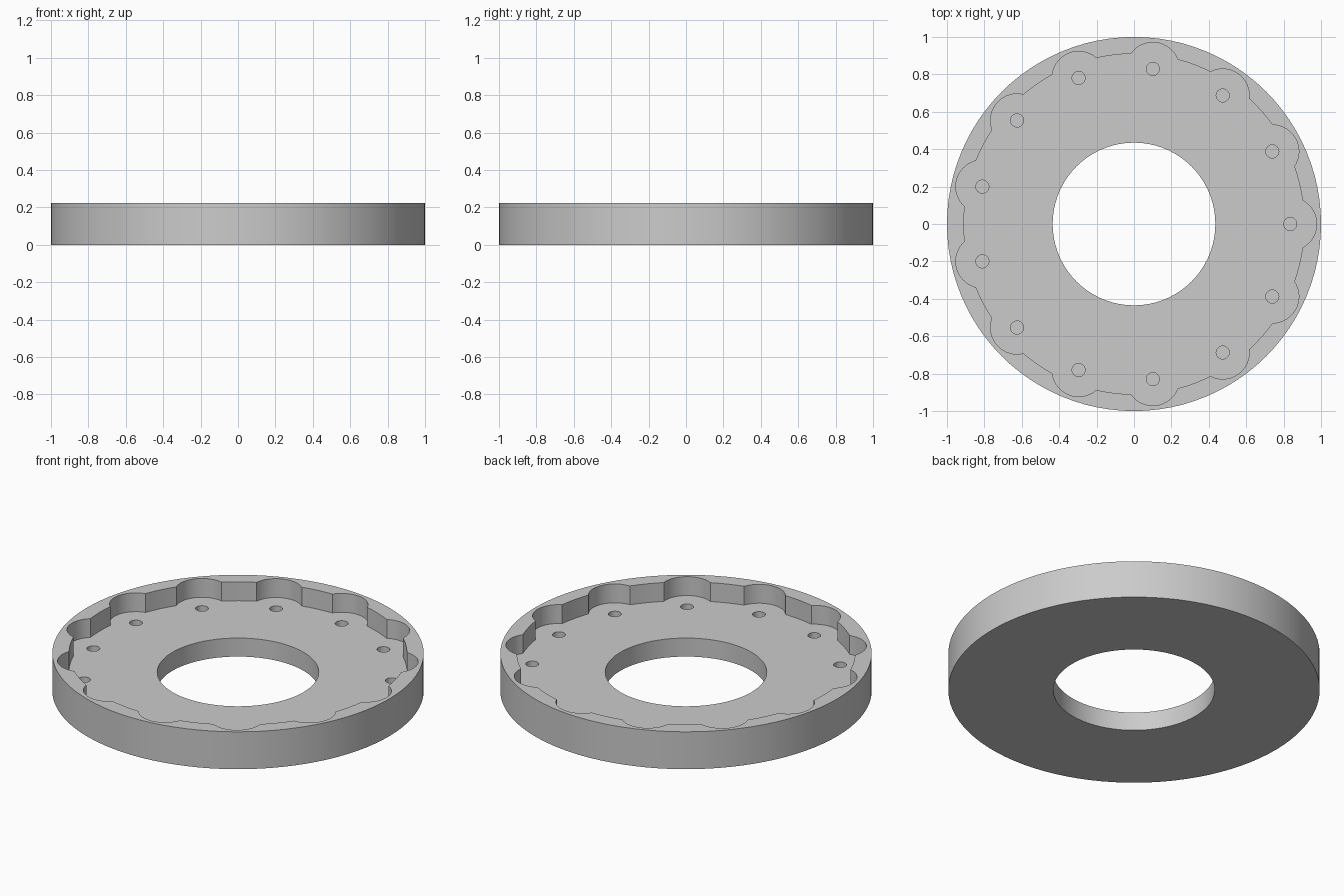
import bpy, bmesh, math

if "Cube" in bpy.data.objects:
    bpy.data.objects.remove(bpy.data.objects["Cube"])

HEIGHT, FLOOR, PIN_BOTTOM = 0.222, 0.11, 0.055
COUNT = 13
PITCH_R, LOBE_R, POCKET_R, PIN_R, BORE_R = 0.835, 0.142, 0.91, 0.035, 0.435
STEP = 2 * math.pi / COUNT


def circle(radius, n, cx=0.0, cy=0.0):
    return [(cx + radius * math.cos(2 * math.pi * i / n),
             cy + radius * math.sin(2 * math.pi * i / n)) for i in range(n)]


def prism(name, outlines, z0, z1):
    """Closed prisms from counter-clockwise outlines."""
    bm = bmesh.new()
    for pts in outlines:
        low = [bm.verts.new((x, y, z0)) for x, y in pts]
        high = [bm.verts.new((x, y, z1)) for x, y in pts]
        bm.faces.new(low[::-1])
        bm.faces.new(high)
        for i in range(len(pts)):
            j = (i + 1) % len(pts)
            bm.faces.new((low[i], low[j], high[j], high[i]))
    mesh = bpy.data.meshes.new(name)
    bm.to_mesh(mesh)
    bm.free()
    obj = bpy.data.objects.new(name, mesh)
    bpy.context.collection.objects.link(obj)
    return obj


def scalloped_outline():
    """Circle broken by a round lobe at every pin position."""
    # polar angle where a lobe meets the pocket circle
    half = math.acos((POCKET_R**2 + PITCH_R**2 - LOBE_R**2) / (2 * POCKET_R * PITCH_R))
    # the same point seen from the lobe centre
    sweep = math.atan2(POCKET_R * math.sin(half), POCKET_R * math.cos(half) - PITCH_R)
    pts = []
    for k in range(COUNT):
        a = k * STEP
        cx, cy = PITCH_R * math.cos(a), PITCH_R * math.sin(a)
        for i in range(17):
            t = a - sweep + 2 * sweep * i / 16
            pts.append((cx + LOBE_R * math.cos(t), cy + LOBE_R * math.sin(t)))
        for i in range(1, 4):
            t = a + half + (STEP - 2 * half) * i / 4
            pts.append((POCKET_R * math.cos(t), POCKET_R * math.sin(t)))
    return pts


# Ring body
ring = prism("scalloped_ring", [circle(1.0, 96)], 0, HEIGHT)

# Cutters: centre bore, scalloped pocket, blind pin holes
pins = [circle(PIN_R, 24, PITCH_R * math.cos(k * STEP), PITCH_R * math.sin(k * STEP))
        for k in range(COUNT)]
cutters = [
    prism("bore_cutter", [circle(BORE_R, 72)], -0.1, HEIGHT + 0.1),
    prism("pocket_cutter", [scalloped_outline()], FLOOR, HEIGHT + 0.1),
    prism("pin_hole_cutter", pins, PIN_BOTTOM, HEIGHT + 0.05),
]
bpy.context.view_layer.objects.active = ring
for cutter in cutters:
    cutter.hide_render = True
    mod = ring.modifiers.new(cutter.name, 'BOOLEAN')
    mod.operation = 'DIFFERENCE'
    mod.solver = 'EXACT'
    mod.object = cutter
    bpy.ops.object.modifier_apply(modifier=mod.name)
for cutter in cutters:
    bpy.data.objects.remove(cutter, do_unlink=True)

# Plain grey finish
grey = bpy.data.materials.new("light_grey")
grey.diffuse_color = (0.6, 0.6, 0.6, 1)
grey.use_nodes = True
grey.node_tree.nodes["Principled BSDF"].inputs["Base Color"].default_value = grey.diffuse_color
ring.data.materials.clear()
ring.data.materials.append(grey)
for poly in ring.data.polygons:
    poly.material_index = 0

bpy.ops.object.select_all(action='DESELECT')
ring.select_set(True)
bpy.ops.object.shade_smooth_by_angle(angle=math.radians(30))
